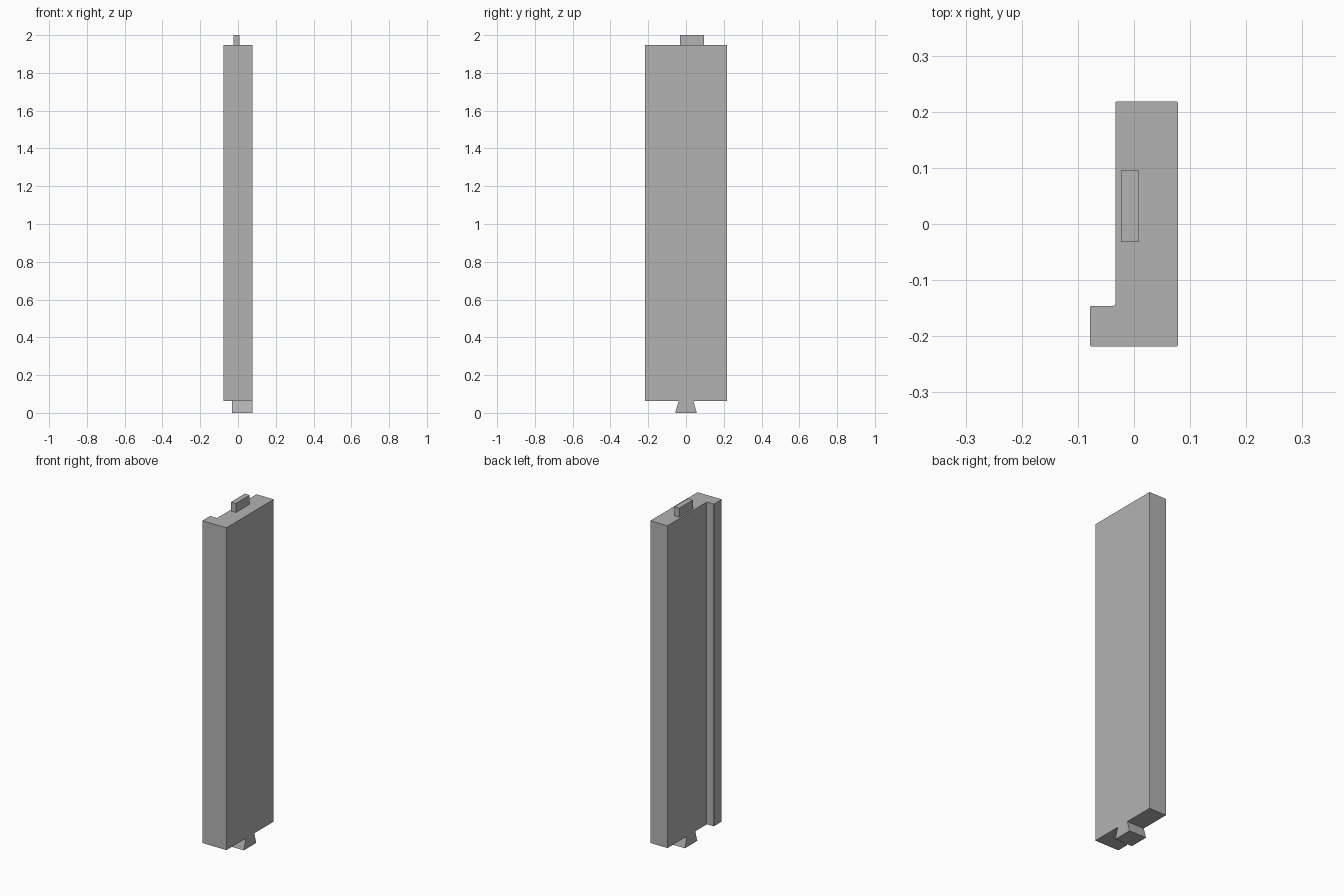
import bpy, bmesh
from mathutils import Vector

if "Cube" in bpy.data.objects:
    bpy.data.objects.remove(bpy.data.objects["Cube"], do_unlink=True)

grey = bpy.data.materials.new("plain_grey")
grey.use_nodes = True
colour = (0.45, 0.45, 0.45, 1)
grey.diffuse_color = colour
grey.node_tree.nodes["Principled BSDF"].inputs["Base Color"].default_value = colour


def prism(name, outline, direction, rounding=()):
    """Extrude an outline; rounding lists (x, y, radius) upright edges."""
    bm = bmesh.new()
    face = bm.faces.new([bm.verts.new(p) for p in outline])
    new = bmesh.ops.extrude_face_region(bm, geom=[face])["geom"]
    moved = [v for v in new if isinstance(v, bmesh.types.BMVert)]
    bmesh.ops.translate(bm, verts=moved, vec=Vector(direction))
    for x, y, radius in rounding:
        edges = [e for e in bm.edges if all(
            abs(v.co.x - x) < 1e-4 and abs(v.co.y - y) < 1e-4 for v in e.verts)]
        bmesh.ops.bevel(bm, geom=edges, offset=radius, segments=3,
                        profile=0.5, affect="EDGES")
    bmesh.ops.recalc_face_normals(bm, faces=bm.faces)
    mesh = bpy.data.meshes.new(name)
    bm.to_mesh(mesh)
    bm.free()
    mesh.materials.append(grey)
    obj = bpy.data.objects.new(name, mesh)
    bpy.context.collection.objects.link(obj)
    return obj


right, left, step = -0.078, 0.078, -0.033
front, back, lip = -0.218, 0.218, -0.146
bottom, top = 0.063, 1.947

# Tall panel with a lip along its front edge
plan = [(right, front), (left, front), (left, back),
        (step, back), (step, lip), (right, lip)]
radii = [(x, y, 0.005 if (x, y) == (step, lip) else 0.002) for x, y in plan]
prism("panel", [(x, y, bottom) for x, y in plan], (0, 0, top - bottom), radii)

# Tab on the top end
tab = [(-0.023, -0.032), (0.009, -0.032), (0.009, 0.095), (-0.023, 0.095)]
prism("top_tab", [(x, y, top) for x, y in tab], (0, 0, 2 - top))

# Dovetail key under the bottom end
key = [(-0.057, 0), (0.057, 0), (0.039, bottom), (-0.039, bottom)]
prism("dovetail_key", [(step, y, z) for y, z in key], (left - step, 0, 0))
